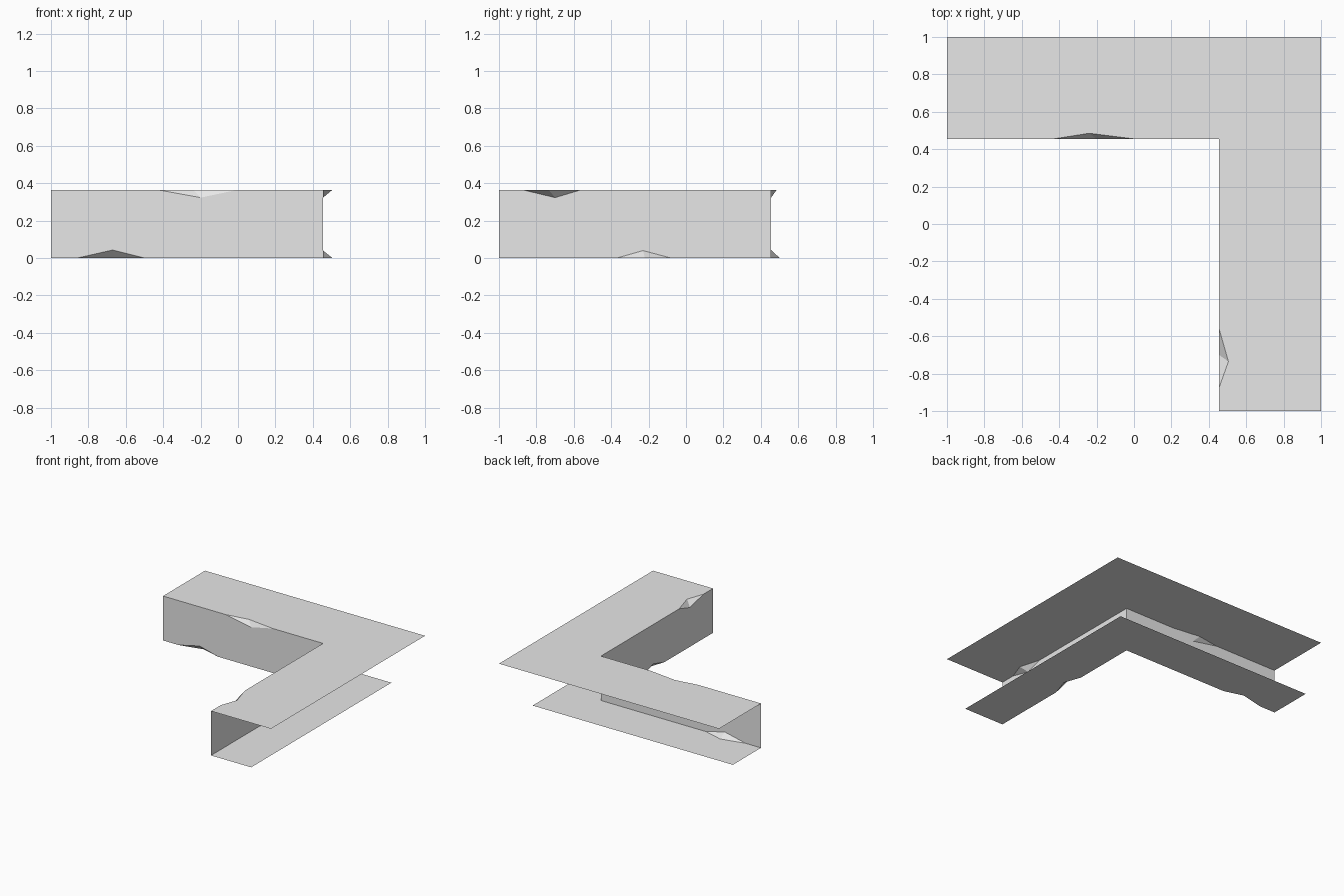
import bpy
import bmesh

cube = bpy.data.objects.get("Cube")
if cube:
    bpy.data.objects.remove(cube)

INNER = 0.455    # inner wall line on both arms
HEIGHT = 0.365
BASE = 0.82      # outer edge of the narrower bottom plate

stone = bpy.data.materials.new("light_grey")
stone.use_nodes = True
stone.diffuse_color = (0.8, 0.8, 0.8, 1)
stone.node_tree.nodes["Principled BSDF"].inputs["Base Color"].default_value = (0.8, 0.8, 0.8, 1)


def back(s, depth, z):
    return (s, INNER + depth, z)


def side(s, depth, z):
    return (INNER + depth, s, z)


def build(name, polygons, facing):
    """Make an object from flat polygons, each turned towards the given direction."""
    bm = bmesh.new()
    for points in polygons:
        face = bm.faces.new([bm.verts.new(p) for p in points])
        face.normal_update()
        if sum(a * b for a, b in zip(face.normal, facing)) < 0:
            face.normal_flip()
    bmesh.ops.remove_doubles(bm, verts=bm.verts, dist=0.0001)
    mesh = bpy.data.meshes.new(name)
    bm.to_mesh(mesh)
    bm.free()
    mesh.materials.append(stone)
    bpy.context.collection.objects.link(bpy.data.objects.new(name, mesh))


# Chips: start, end, wall notch position and height, plate notch position and depth
top_chips = {back: (-0.43, 0.0, -0.2, 0.323, -0.24, 0.03),
             side: (-0.875, -0.56, -0.7, 0.323, -0.735, 0.05)}
bottom_chips = {back: (-0.86, -0.5, -0.67, 0.043, -0.66, 0.046),
                side: (-0.37, -0.08, -0.23, 0.04, -0.22, 0.05)}


def wall_edge(place, chip, z):
    start, end, s, notch, _, _ = chip
    return [place(-1, 0, z), place(start, 0, z), place(s, 0, notch),
            place(end, 0, z), place(INNER, 0, z)]


def plate_edge(place, chip, z):
    start, end, _, _, s, depth = chip
    return [place(-1, 0, z), place(start, 0, z), place(s, depth, z), place(end, 0, z)]


def chip_faces(place, chip, z):
    start, end, ws, wz, ps, depth = chip
    notch, cut = place(ws, 0, wz), place(ps, depth, z)
    return [(place(start, 0, z), notch, cut), (notch, place(end, 0, z), cut)]


# L-shaped plates, open on the outer side
for name, chips, z, outer, up in (("top_plate", top_chips, HEIGHT, 1, 1),
                                  ("bottom_plate", bottom_chips, 0, BASE, -1)):
    outline = plate_edge(back, chips[back], z) + [(INNER, INNER, z)]
    outline += plate_edge(side, chips[side], z)[::-1]
    outline += [(outer, -1, z), (outer, outer, z), (-1, outer, z)]
    build(name, [outline], (0, 0, up))

# Inner walls and the chipped facets along their edges
for name, place, facing in (("back_arm", back, (0, -1, 0)), ("side_arm", side, (-1, 0, 0))):
    top, bottom = top_chips[place], bottom_chips[place]
    build(name + "_wall", [wall_edge(place, bottom, 0) + wall_edge(place, top, HEIGHT)[::-1]], facing)
    build(name + "_top_chip", chip_faces(place, top, HEIGHT), facing)
    build(name + "_bottom_chip", chip_faces(place, bottom, 0), facing)
